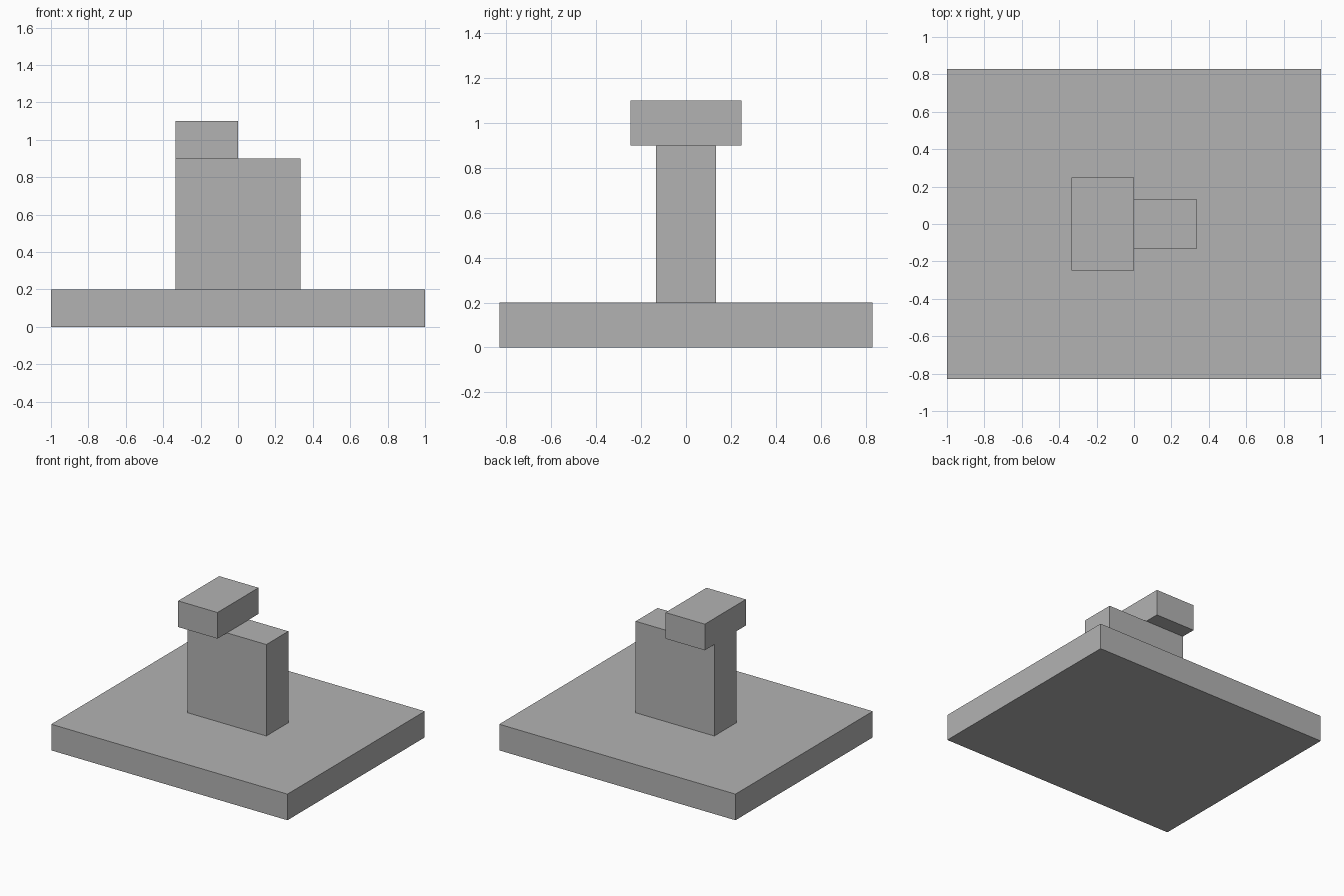
import bpy

# Remove the default cube
default = bpy.data.objects.get("Cube")
if default:
    bpy.data.objects.remove(default, do_unlink=True)

# Single plain grey material
GREY = (0.45, 0.45, 0.45, 1)
grey = bpy.data.materials.new("plain_grey")
grey.use_nodes = True
grey.diffuse_color = GREY
bsdf = next(n for n in grey.node_tree.nodes if n.type == "BSDF_PRINCIPLED")
bsdf.inputs["Base Color"].default_value = GREY


def box(name, low, high):
    """Add a box spanning two opposite corners."""
    bpy.ops.mesh.primitive_cube_add(size=1)
    obj = bpy.context.object
    obj.name = name
    obj.data.name = name
    obj.location = [(a + b) / 2 for a, b in zip(low, high)]
    obj.scale = [b - a for a, b in zip(low, high)]
    bpy.ops.object.transform_apply(location=False, rotation=False, scale=True)
    obj.data.materials.append(grey)
    return obj


# Wide slab at the bottom
box("base_slab", (-1, -0.83, 0), (1, 0.83, 0.2))
# Upright block standing in the middle
box("upright_block", (-0.333, -0.133, 0.2), (0.333, 0.133, 0.9))
# Crosswise block on the right half of the upright
box("top_block", (-0.333, -0.248, 0.9), (0, 0.248, 1.1))
